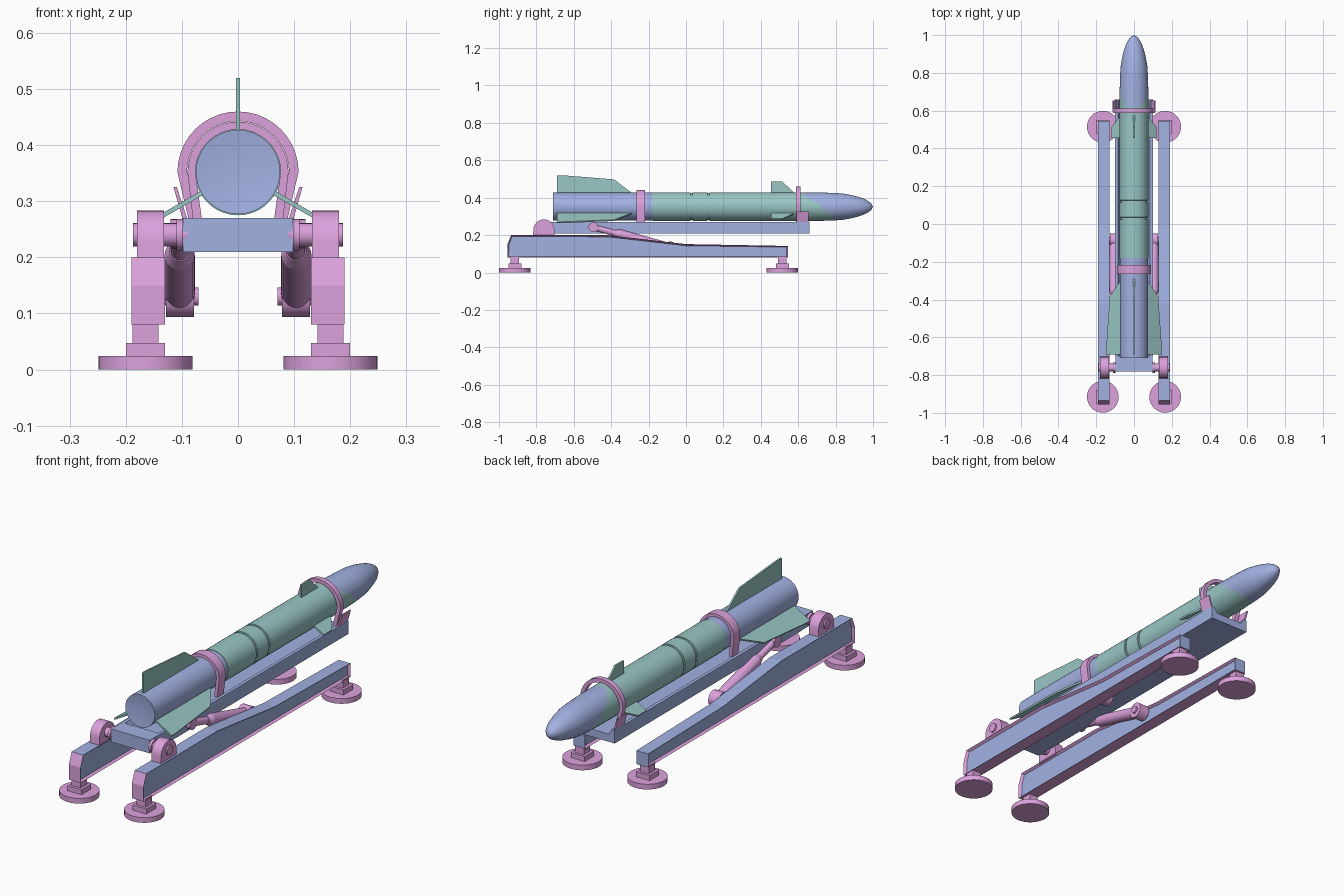
import bpy, bmesh, math
from mathutils import Matrix, Vector

if "Cube" in bpy.data.objects:
    bpy.data.objects.remove(bpy.data.objects["Cube"])


def material(name, c):
    m = bpy.data.materials.new(name)
    m.diffuse_color = (*c, 1)
    m.use_nodes = True
    m.node_tree.nodes["Principled BSDF"].inputs["Base Color"].default_value = m.diffuse_color
    return m


PINK = material("orchid pink", (0.72, 0.36, 0.72))
BLUE = material("steel blue", (0.36, 0.44, 0.76))
TEAL = material("pale teal", (0.32, 0.57, 0.56))
AXIS = 0.352   # height of the missile axis
R = 0.077      # missile radius


def finish(bm, name, *mats, smooth=False):
    bmesh.ops.recalc_face_normals(bm, faces=bm.faces)
    me = bpy.data.meshes.new(name)
    bm.to_mesh(me)
    bm.free()
    for m in mats:
        me.materials.append(m)
    ob = bpy.data.objects.new(name, me)
    bpy.context.collection.objects.link(ob)
    if smooth:
        bpy.ops.object.select_all(action='DESELECT')
        ob.select_set(True)
        bpy.context.view_layer.objects.active = ob
        bpy.ops.object.shade_smooth_by_angle(angle=math.radians(35))
    return ob


def prism_bm(pts, a, b, axis):
    """Extrude a profile: axis 'x' takes (y, z) points, axis 'y' takes (x, z)."""
    bm = bmesh.new()
    place = (lambda p, t: (t, p[0], p[1])) if axis == 'x' else (lambda p, t: (p[0], t, p[1]))
    lo = [bm.verts.new(place(p, a)) for p in pts]
    hi = [bm.verts.new(place(p, b)) for p in pts]
    bm.faces.new(lo)
    bm.faces.new(hi)
    for i in range(len(pts)):
        j = (i + 1) % len(pts)
        bm.faces.new((lo[i], lo[j], hi[j], hi[i]))
    bmesh.ops.recalc_face_normals(bm, faces=bm.faces)
    return bm


def prism(name, pts, a, b, axis, mat, smooth=False):
    return finish(prism_bm(pts, a, b, axis), name, mat, smooth=smooth)


def box(name, x0, x1, y0, y1, z0, z1, mat):
    return prism(name, [(y0, z0), (y1, z0), (y1, z1), (y0, z1)], x0, x1, 'x', mat)


def rod(name, p, q, r, mat, n=24, r2=None):
    p, q = Vector(p), Vector(q)
    bm = bmesh.new()
    rot = (q - p).to_track_quat('Z', 'Y').to_matrix().to_4x4()
    bmesh.ops.create_cone(bm, cap_ends=True, segments=n, radius1=r, radius2=r if r2 is None else r2,
                          depth=(q - p).length, matrix=Matrix.Translation((p + q) / 2) @ rot)
    return finish(bm, name, mat, smooth=True)


def lathe(name, rings, mats, rule, n=36):
    """Revolve (y, radius) rings about the missile axis."""
    bm = bmesh.new()
    loops = []
    for y, r in rings:
        if r == 0:
            loops.append([bm.verts.new((0, y, AXIS))] * n)
        else:
            loops.append([bm.verts.new((r * math.cos(k * math.tau / n), y,
                                        AXIS + r * math.sin(k * math.tau / n))) for k in range(n)])
    for A, B in zip(loops, loops[1:]):
        for k in range(n):
            j = (k + 1) % n
            f = bm.faces.new(list(dict.fromkeys((A[k], A[j], B[j], B[k]))))
            f.material_index = rule(f.calc_center_median())
    return finish(bm, name, *mats, smooth=True)


# Missile: motor section, body with two grooves, nose with a slanted stepped paint edge
lathe("missile_motor", [(-0.69, 0), (-0.71, 0.071), (-0.71, 0.075), (-0.18, 0.075), (-0.17, 0)],
      [BLUE], lambda c: 0)
body = [(-0.18, 0), (-0.18, R)]
for g in (0.03, 0.12):
    body += [(g - 0.006, R), (g - 0.005, R - 0.005), (g + 0.005, R - 0.005), (g + 0.006, R)]
body += [(0.60 + 0.02 * i, R - 0.004 * (i / 10) ** 2) for i in range(11)]
body += [(0.84, 0.070), (0.88, 0.063), (0.92, 0.053), (0.95, 0.043),
         (0.975, 0.030), (0.99, 0.018), (1.0, 0)]
lathe("missile_body", body, [TEAL, BLUE],
      lambda c: int(c.y > 0.62 + 0.2 * (AXIS + R - c.z) / (2 * R)))

# Fins: three at the tail, three near the nose
tail = [(-0.69, 0.07), (-0.69, 0.168), (-0.66, 0.168), (-0.385, 0.146), (-0.285, 0.07)]
front = [(0.455, 0.07), (0.455, 0.134), (0.515, 0.134), (0.575, 0.078), (0.575, 0.07)]
for label, prof in (("tail_fin", tail), ("nose_fin", front)):
    for k in range(3):
        ob = prism(label, prof, -0.004, 0.004, 'x', TEAL)
        ob.data.transform(Matrix.Translation((0, 0, AXIS)) @ Matrix.Rotation(k * math.tau / 3, 4, 'Y'))


def arch(ro, ri, foot_o, foot_i, z):
    outer = [(ro * math.cos(t), AXIS + ro * math.sin(t)) for t in [math.pi * k / 20 for k in range(21)]]
    inner = [(ri * x / ro, AXIS + (h - AXIS) * ri / ro) for x, h in reversed(outer)]
    return ([(foot_o, z)] + outer + [(-foot_o, z), (-foot_i, z)] + inner + [(foot_i, z)])


# Clamps round the missile
prism("rear_clamp", arch(0.090, 0.076, 0.080, 0.064, 0.265), -0.265, -0.218, 'y', PINK, True)
prism("front_clamp", arch(0.108, 0.091, 0.088, 0.068, 0.268), 0.588, 0.612, 'y', PINK, True)

# Launch rail: a shallow trough
prism("launch_rail", [(-0.1, 0.21), (0.1, 0.21), (0.1, 0.27), (0.085, 0.27), (0.07, 0.245),
                      (-0.07, 0.245), (-0.085, 0.27), (-0.1, 0.27)], -0.70, 0.66, 'y', BLUE)
box("rail_rear_block", -0.098, 0.098, -0.78, -0.70, 0.21, 0.27, BLUE)

beam = [(-0.955, 0.08), (-0.955, 0.15), (-0.935, 0.20), (-0.42, 0.20), (0.0, 0.152),
        (0.545, 0.142), (0.545, 0.08)]
for s, side in ((1, "right"), (-1, "left")):
    # Flared guide plate beside the front clamp
    prism(side + "_guide_plate", [(s * 0.088, 0.262), (s * 0.097, 0.262), (s * 0.115, 0.325),
                                  (s * 0.109, 0.325)], 0.59, 0.655, 'y', PINK)

    # Side beam: recessed blue web, pink rim, underside and rear end
    bm = prism_bm(beam, s * 0.13, s * 0.19, 'x')
    for f in bm.faces:
        f.material_index = int(f.normal.z < -0.5 or f.normal.y < -0.5)
    webs = [f for f in bm.faces if abs(f.normal.x) > 0.9]
    rims = bmesh.ops.inset_individual(bm, faces=webs, thickness=0.009, depth=0)['faces']
    for f in rims:
        f.material_index = 1
    for f in webs:
        bmesh.ops.translate(bm, verts=f.verts, vec=f.normal * -0.012)
    finish(bm, side + "_beam", BLUE, PINK)

    # Feet
    for y in (-0.915, 0.515):
        x = s * 0.165
        rod(side + "_foot_pad", (x, y, 0), (x, y, 0.024), 0.084, PINK, 32)
        box(side + "_foot_block", x - 0.035, x + 0.035, y - 0.035, y + 0.035, 0.02, 0.047, PINK)
        box(side + "_foot_post", x - 0.023, x + 0.023, y - 0.023, y + 0.023, 0.04, 0.085, PINK)

    # Rear hinge: rounded lug, boss and axle
    lug = [(-0.818, 0.195)] + [(-0.76 - 0.056 * math.cos(math.pi * k / 14),
                                0.228 + 0.056 * math.sin(math.pi * k / 14)) for k in range(15)]
    prism(side + "_hinge_lug", lug + [(-0.702, 0.195)], s * 0.132, s * 0.180, 'x', PINK, True)
    rod(side + "_hinge_axle", (s * 0.09, -0.76, 0.240), (s * 0.187, -0.76, 0.240), 0.021, PINK)
    rod(side + "_hinge_collar", (s * 0.098, -0.76, 0.240), (s * 0.110, -0.76, 0.240), 0.028, PINK)

    # Lifting actuator between beam and rail
    a, b = Vector((s * 0.104, -0.085, 0.130)), Vector((s * 0.104, -0.495, 0.242))
    rod(side + "_actuator_cylinder", a, a.lerp(b, 0.66), 0.027, PINK)
    rod(side + "_actuator_neck", a.lerp(b, 0.66), a.lerp(b, 0.72), 0.027, PINK, r2=0.018)
    rod(side + "_actuator_rod", a.lerp(b, 0.7), b, 0.016, PINK)
    for tag, p, r, x0, x1 in (("lower", a, 0.036, 0.078, 0.128), ("upper", b, 0.026, 0.09, 0.120)):
        rod(f"{side}_{tag}_pivot", (s * x0, p.y, p.z), (s * x1, p.y, p.z), r, PINK)
    rod(side + "_lower_pin", (s * 0.07, a.y, a.z), (s * 0.15, a.y, a.z), 0.016, PINK)
